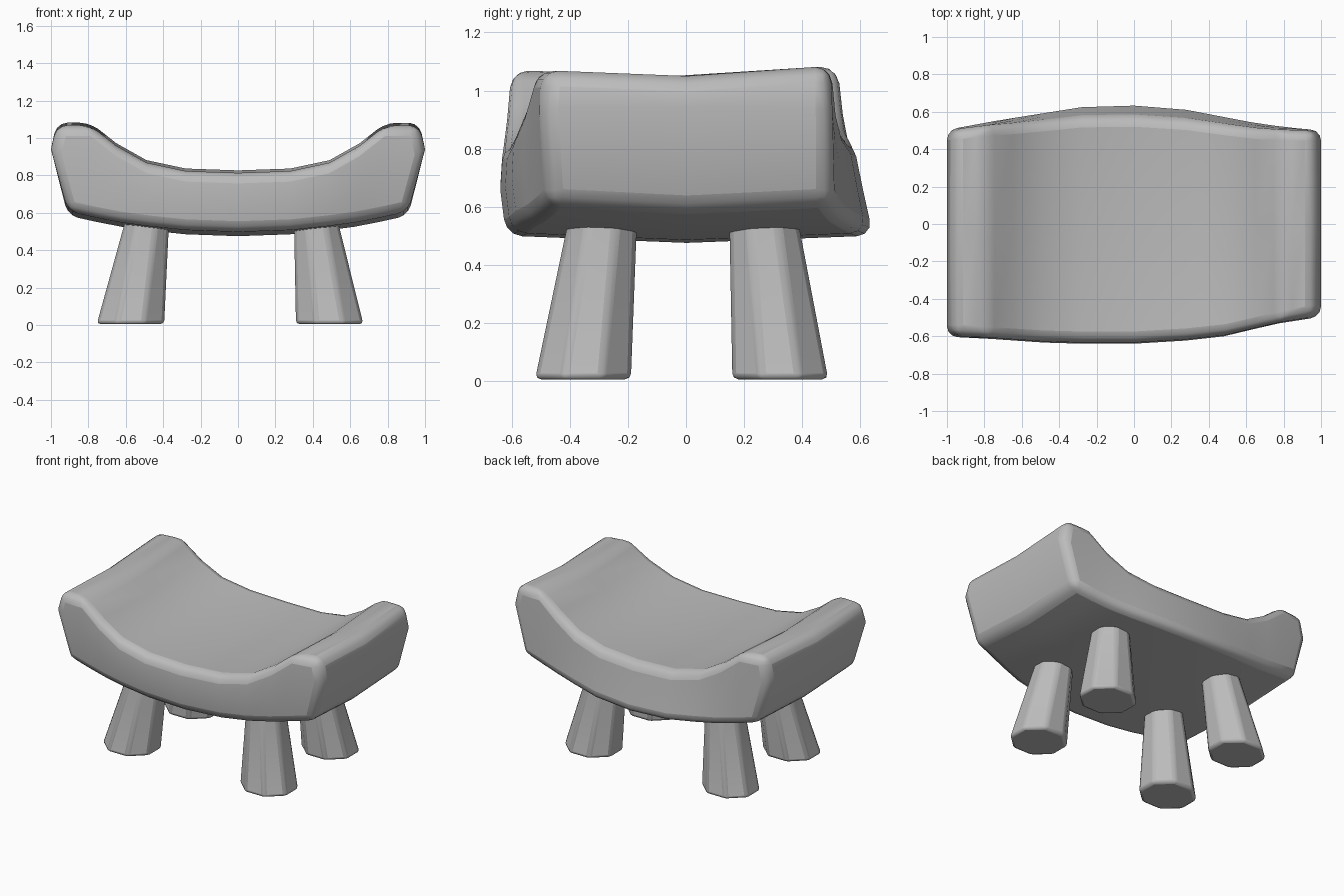
import bpy, bmesh, math
from mathutils import Vector

if "Cube" in bpy.data.objects:
    bpy.data.objects.remove(bpy.data.objects["Cube"], do_unlink=True)

GREY = (0.5, 0.5, 0.5, 1)
mat = bpy.data.materials.new("soft grey")
mat.use_nodes = True
mat.diffuse_color = GREY
mat.node_tree.nodes["Principled BSDF"].inputs["Base Color"].default_value = GREY


def make_object(name, bm, width, segments, limit):
    bmesh.ops.recalc_face_normals(bm, faces=bm.faces)
    mesh = bpy.data.meshes.new(name)
    bm.to_mesh(mesh)
    bm.free()
    mesh.materials.append(mat)
    ob = bpy.data.objects.new(name, mesh)
    bpy.context.collection.objects.link(ob)
    bevel = ob.modifiers.new("soft edges", "BEVEL")
    bevel.width = width
    bevel.segments = segments
    bevel.limit_method = "ANGLE"
    bevel.angle_limit = math.radians(limit)
    bpy.ops.object.select_all(action="DESELECT")
    ob.select_set(True)
    bpy.context.view_layer.objects.active = ob
    bpy.ops.object.shade_smooth_by_angle(angle=math.radians(40))
    return ob


def bridge(bm, rings):
    for a, b in zip(rings, rings[1:]):
        n = len(a)
        for i in range(n):
            j = (i + 1) % n
            bm.faces.new((a[i], a[j], b[j], b[i]))


def lerp_table(table, x):
    for (x0, y0), (x1, y1) in zip(table, table[1:]):
        if x <= x1:
            return y0 + (y1 - y0) * (x - x0) / (x1 - x0)
    return table[-1][1]


# Curved seat: half profile as (top x, top z, bottom x, bottom z), then mirrored
half = [(0.97, 1.085, 0.91, 0.595), (0.79, 1.085, 0.75, 0.56), (0.65, 0.975, 0.62, 0.535),
        (0.49, 0.885, 0.47, 0.515), (0.28, 0.84, 0.28, 0.495)]
stations = [(-a, b, -c, d) for a, b, c, d in half] + [(0, 0.83, 0, 0.485)] + half[::-1]
front_edge = [(-1, -0.6), (-0.4, -0.64), (0.1, -0.64), (0.47, -0.605), (0.75, -0.54), (1, -0.49)]
back_edge = [(-1, 0.5), (-0.8, 0.55), (-0.3, 0.635), (0, 0.645), (0.3, 0.62), (0.7, 0.54), (1, 0.5)]

bm = bmesh.new()
rings = []
for k, (tx, tz, bx, bz) in enumerate(stations):
    yf, yb = lerp_table(front_edge, tx), lerp_table(back_edge, tx)
    lean = 0.07 * (1 - tx * tx)
    ym = (yf + yb) / 2
    mx, mz = (tx + bx) / 2, (tz + bz) / 2
    if k in (0, len(stations) - 1):
        mx, mz = math.copysign(1, tx), 0.94
    points = [(tx, yf + 0.01, tz - 0.015), (tx, ym, tz - 0.035), (tx, yb - lean, tz),
              (mx, yb - lean / 2, mz), (bx, yb, bz + 0.015), (bx, ym, bz - 0.01),
              (bx, yf + 0.02, bz + 0.015), (mx, yf, mz)]
    rings.append([bm.verts.new(p) for p in points])
bridge(bm, rings)
for r in (rings[0], rings[-1]):
    centre = bm.verts.new((r[3].co + r[7].co) / 2)
    for i in (0, 2, 4, 6):
        bm.faces.new((r[i], r[i + 1], centre, r[i - 1]) if i else (r[0], r[1], centre, r[7]))
        # each quarter of the end cap joins a corner to the centre
make_object("seat", bm, 0.055, 3, 32)


# Splayed octagonal legs
def leg(name, foot, foot_r, top, top_r):
    bm = bmesh.new()
    rings = []
    for c, r, z in ((foot, foot_r, 0.005), (top, top_r, 0.53), (top, top_r, 0.62)):
        ring = []
        for i in range(8):
            a = math.radians(22.5 + 45 * i)
            k = 1 / math.cos(math.radians(22.5))
            ring.append(bm.verts.new((c[0] + r[0] * k * math.cos(a),
                                      c[1] + r[1] * k * math.sin(a), z)))
        rings.append(ring)
    bridge(bm, rings)
    bm.faces.new(rings[0])
    bm.faces.new(rings[-1])
    make_object(name, bm, 0.02, 2, 30)


for side, foot_x, top_x in (("right", -0.575, -0.49), ("left", 0.49, 0.42)):
    for end, foot_y, top_y in (("front", -0.355, -0.29), ("back", 0.325, 0.27)):
        leg(f"{end}_{side}_leg", (foot_x, foot_y), (0.18, 0.165), (top_x, top_y), (0.12, 0.12))
